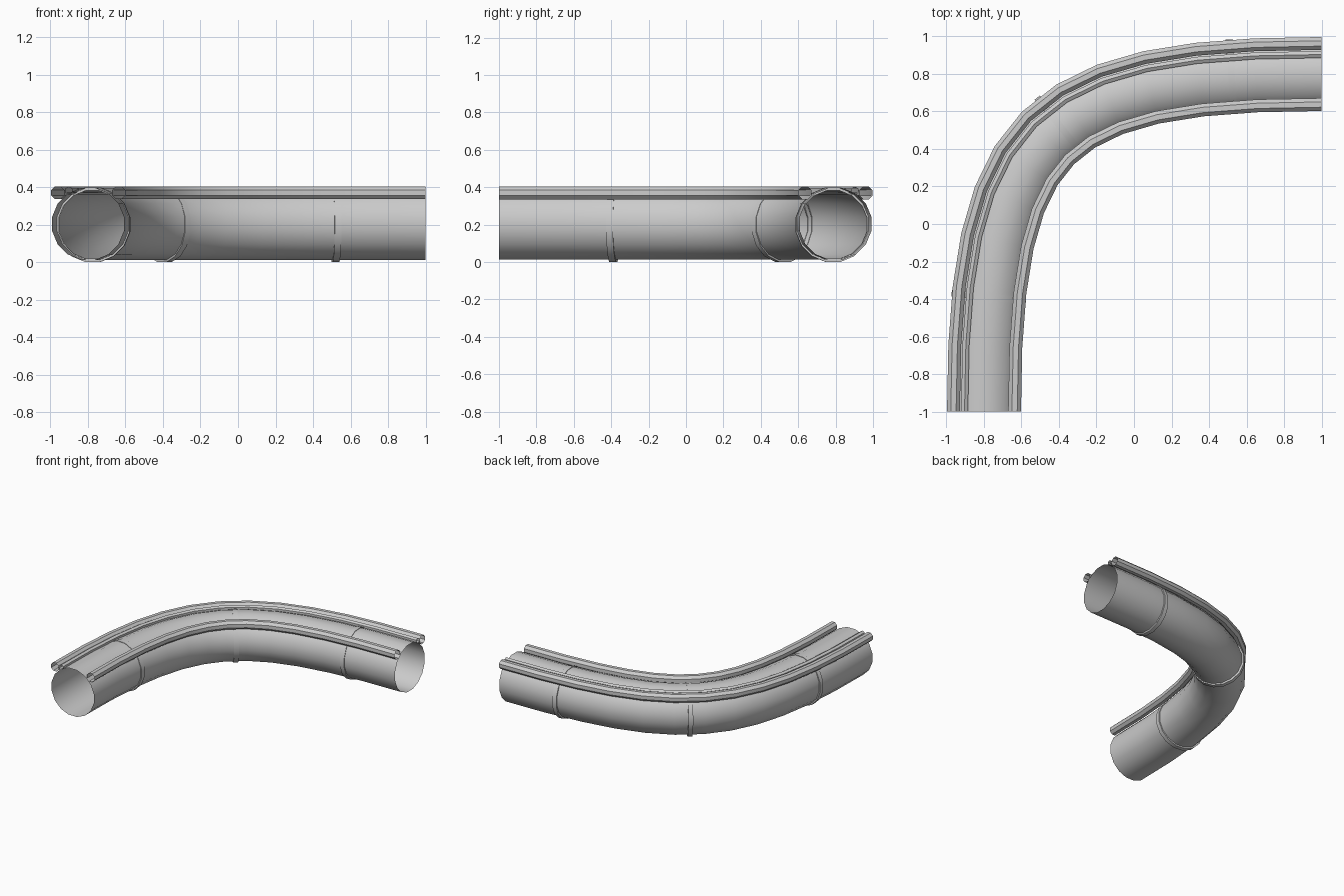
import bpy
import bmesh
import math
from mathutils import Vector

cube = bpy.data.objects.get("Cube")
if cube:
    bpy.data.objects.remove(cube, do_unlink=True)

grey = bpy.data.materials.new("light grey metal")
grey.use_nodes = True
colour = (0.6, 0.6, 0.6, 1)
grey.diffuse_color = colour
grey.node_tree.nodes["Principled BSDF"].inputs["Base Color"].default_value = colour

# Centre line of the bend, a quarter turn
P0, P1, P2, P3 = (Vector(p) for p in ((-0.8, -1), (-0.8, 0.49), (-0.49, 0.8), (1, 0.8)))
STEPS = 12


def station(t):
    """Point on the centre line, its tangent and its outward side direction."""
    s = 1 - t
    point = P0 * s**3 + P1 * 3 * s * s * t + P2 * 3 * s * t * t + P3 * t**3
    tangent = ((P1 - P0) * s * s + (P2 - P1) * 2 * s * t + (P3 - P2) * t * t).normalized()
    return point, tangent, Vector((-tangent.y, tangent.x))


def sweep(name, rows):
    """Join circles; each row is (t, shift along, side offset, height, radius, sides)."""
    bm = bmesh.new()
    rings = []
    for t, along, side, height, radius, sides in rows:
        point, tangent, out = station(t)
        ring = []
        for k in range(sides):
            a = 2 * math.pi * (k + 0.5) / sides
            flat = point + tangent * along + out * (side + radius * math.cos(a))
            ring.append(bm.verts.new((flat.x, flat.y, height + radius * math.sin(a))))
        rings.append(ring)
    for a, b in zip(rings, rings[1:]):
        n = len(a)
        for k in range(n):
            bm.faces.new((a[k], b[k], b[(k + 1) % n], a[(k + 1) % n]))
    bmesh.ops.recalc_face_normals(bm, faces=bm.faces)
    mesh = bpy.data.meshes.new(name)
    bm.to_mesh(mesh)
    bm.free()
    mesh.materials.append(grey)
    obj = bpy.data.objects.new(name, mesh)
    bpy.context.collection.objects.link(obj)
    bpy.ops.object.select_all(action="DESELECT")
    obj.select_set(True)
    bpy.context.view_layer.objects.active = obj
    bpy.ops.object.shade_smooth_by_angle(angle=math.radians(35))
    return obj


# Open pipe and the rails lying on it: side offset, height, radius, sides
tubes = {
    "pipe": (0, 0.204, 0.195, 16),
    "outer_rail": (0.163, 0.37, 0.037, 8),
    "inner_rail": (-0.163, 0.37, 0.037, 8),
    "outer_cable": (0.104, 0.382, 0.021, 6),
}
for name, section in tubes.items():
    sweep(name, [(i / STEPS, 0, *section) for i in range(STEPS + 1)])

# Thin clamping bands around the pipe
for name, t in (("front_band", 0.155), ("middle_band", 0.54), ("side_band", 0.882)):
    profile = ((-0.018, 0.185), (-0.018, 0.203), (0.018, 0.203), (0.018, 0.185))
    sweep(name, [(t, along, 0, 0.2, radius, 16) for along, radius in profile])
